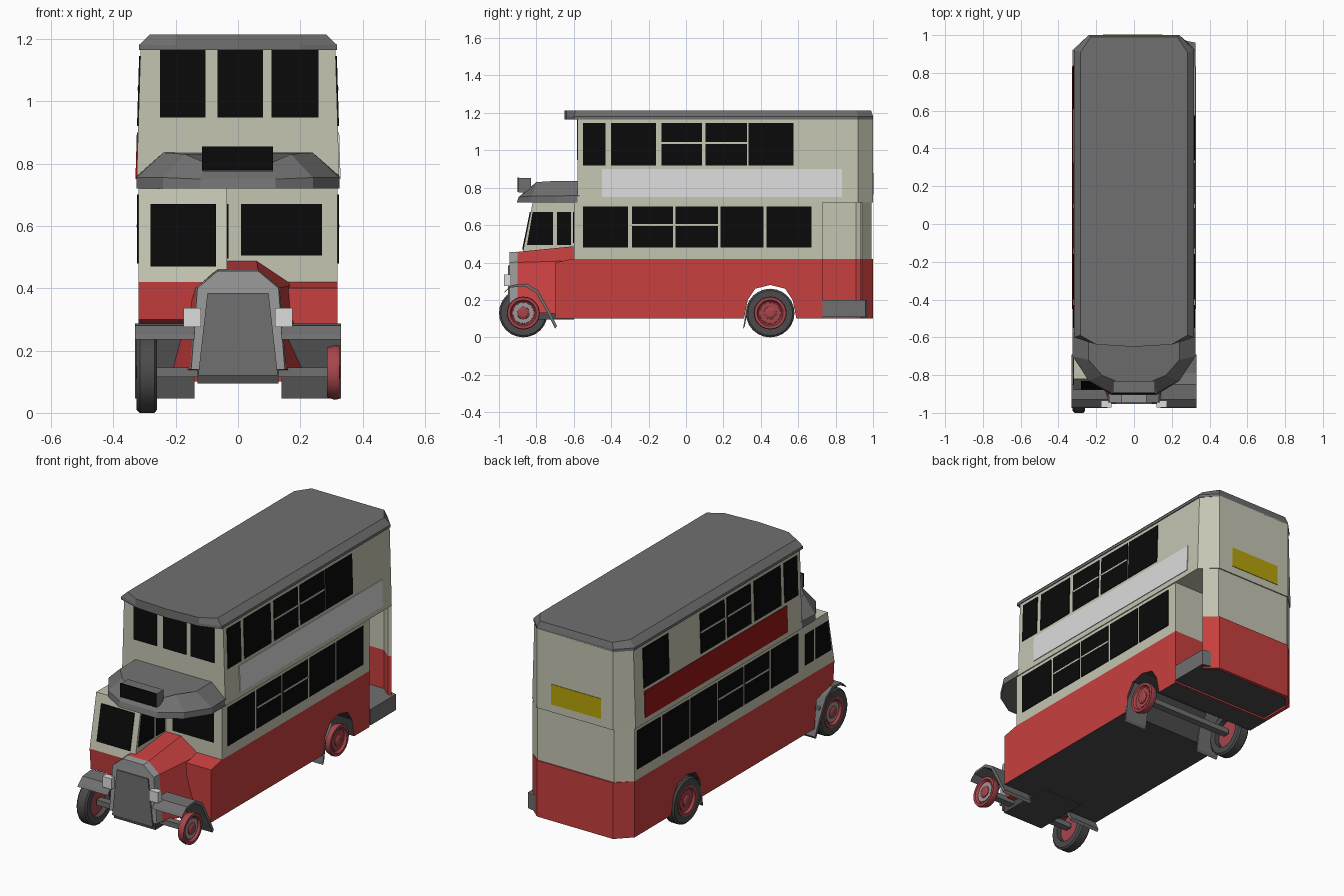
import bpy, bmesh, math

if "Cube" in bpy.data.objects:
    bpy.data.objects.remove(bpy.data.objects["Cube"])

def mat(name, r, g, b):
    m = bpy.data.materials.new(name)
    m.diffuse_color = (r, g, b, 1)
    m.use_nodes = True
    m.node_tree.nodes["Principled BSDF"].inputs["Base Color"].default_value = m.diffuse_color
    return m

RED = mat("body red", .58, .05, .05)
CREAM = mat("cream", .56, .56, .45)
GREY = mat("roof grey", .16, .16, .16)
BLACK = mat("window black", .003, .003, .003)
DARK = mat("tyre dark grey", .07, .07, .07)
WHITE = mat("white", .72, .72, .72)
SILVER = mat("light grey", .33, .33, .33)
YELLOW = mat("yellow", .48, .37, .003)
MAROON = mat("banner dark red", .32, .008, .008)
HUB = mat("wheel red", .38, .06, .07)

def loft(name, rings, m, closed=False, rule=None, smooth=False):
    """Skin equal-length rings; cap the ends unless the loft is closed."""
    bm = bmesh.new()
    vs = [[bm.verts.new(p) for p in r] for r in rings]
    n = len(vs[0])
    for i in range(len(vs) if closed else len(vs) - 1):
        a, b = vs[i], vs[(i + 1) % len(vs)]
        for j in range(n):
            bm.faces.new((a[j], a[(j + 1) % n], b[(j + 1) % n], b[j]))
    if not closed:
        bm.faces.new(vs[0][::-1])
        bm.faces.new(vs[-1])
    bmesh.ops.recalc_face_normals(bm, faces=bm.faces[:])
    bm.normal_update()
    if rule:
        for f in bm.faces:
            f.material_index = rule(f)
    me = bpy.data.meshes.new(name)
    bm.to_mesh(me)
    bm.free()
    for k in (m if isinstance(m, (list, tuple)) else [m]):
        me.materials.append(k)
    ob = bpy.data.objects.new(name, me)
    bpy.context.collection.objects.link(ob)
    if smooth:
        bpy.ops.object.select_all(action='DESELECT')
        ob.select_set(True)
        bpy.context.view_layer.objects.active = ob
        bpy.ops.object.shade_smooth_by_angle(angle=math.radians(35))
    return ob

def rect(x0, x1, y0, y1, z):
    return [(x0, y0, z), (x1, y0, z), (x1, y1, z), (x0, y1, z)]

def box(name, x0, x1, y0, y1, z0, z1, m):
    return loft(name, [rect(x0, x1, y0, y1, z0), rect(x0, x1, y0, y1, z1)], m)

def side_prism(name, prof, x0, x1, m, rule=None):
    return loft(name, [[(x, y, z) for y, z in prof] for x in (x0, x1)], m, rule=rule)

def plan_prism(name, plan, z0, z1, m):
    return loft(name, [[(x, y, z) for x, y in plan] for z in (z0, z1)], m)

def wall_x(z):
    """Half width of the body at a height; the upper deck leans inward."""
    return .32 if z < .72 else .326 - (z - .72) * .03

def side_plate(name, s, y0, y1, z0, z1, m, out=.004):
    loft(name, [rect(s * (wall_x(z) - .004), s * (wall_x(z) + out), y0, y1, z)
                for z in (z0, z1)], m)

# Lower deck: red skirt with rear wheel arches, cream saloon above
skirt = [(-.7, .1), (-.7, .4), (-.6, .42), (.73, .42), (.73, .1), (.59, .1), (.57, .2),
         (.53, .26), (.45, .28), (.37, .26), (.33, .2), (.31, .1)]
side_prism("lower_body", skirt, -.32, .32, [RED, DARK],
           rule=lambda f: 1 if f.normal.z < -.1 else 0)
box("lower_saloon", -.32, .32, -.6, .73, .42, .72, CREAM)

# Rear platform enclosure, open on the right
shell = [(-.32, .73), (-.32, .92), (-.24, 1), (.24, 1), (.31, .94), (.295, .93),
         (.235, .98), (-.235, .98), (-.3, .91), (-.3, .73)]
plan_prism("rear_skirt", shell, .1, .42, RED)
plan_prism("rear_wall", [(x, min(y, .993)) for x, y in shell], .42, .72, CREAM)
platform = [(-.3, .73), (.325, .73), (.325, .96), (.23, .98), (-.23, .98), (-.3, .91)]
loft("platform", [[(x, y, z) for x, y in platform] for z in (.11, .2)], [GREY, DARK],
     rule=lambda f: 1 if f.normal.z < -.5 else 0)

# Upper deck
def deck(z, w):
    return [(w, -.58, z), (w, .92, z), (.24, 1, z), (-.24, 1, z), (-w, .92, z), (-w, -.58, z)]
loft("upper_deck", [deck(z, wall_x(z)) for z in (.72, 1.17)], CREAM)

# Roof with curved front lip
def roof_ring(z, d):
    half = [(.318 - d, -.6 + d * .3), (.318 - d, .92 - d * .3), (.24 - d * .3, 1 - d * .3)]
    lip = [(-.2, -.638), (0, -.65), (.2, -.638)]
    pts = half + [(-x, y) for x, y in half[::-1]] + lip
    return [(x, y, z) for x, y in pts]
loft("roof", [roof_ring(1.165, 0), roof_ring(1.18, 0), roof_ring(1.214, .035)], GREY)

# Side windows, with sliding bars on some
low = [(-.55, -.31), (-.29, -.07), (-.055, .17), (.185, .415), (.43, .67)]
up = [(-.55, -.43), (-.4, -.16), (-.13, .085), (.105, .325)]
for s, lows, ups in ((1, low, up + [(.335, .575)]),
                     (-1, low + [(.69, .9)], up + [(.61, .84)])):
    tag = "right" if s > 0 else "left"
    for wins, z0, z1, zb, bars in ((lows, .48, .7, .6, (1, 2)), (ups, .92, 1.145, 1.04, (2, 3))):
        for i, (a, b) in enumerate(wins):
            side_plate(tag + "_window", s, a, b, z0, z1, BLACK)
            if i in bars:
                side_plate(tag + "_window_bar", s, a, b, zb - .005, zb + .005, CREAM, .0055)
side_plate("right_banner", 1, -.45, .835, .75, .9, WHITE)
side_plate("left_banner", -1, -.45, .835, .75, .9, MAROON)
box("rear_plate", -.165, .15, .995, 1.003, .765, .88, YELLOW)

# Upper front windows and front bulkhead window
for a, b in ((-.25, -.105), (-.065, .08), (.108, .258)):
    box("upper_front_window", a, b, -.584, -.57, .948, 1.165, BLACK)
box("bulkhead_window", .01, .27, -.604, -.59, .505, .67, BLACK)

# Driver cab
def cab_y(z):
    return -.875 + (z - .45) / .27 * .055
side_prism("cab", [(-.88, .42), (cab_y(.72), .72), (-.59, .72), (-.59, .42)], -.32, -.035, CREAM)
side_prism("cab_skirt", [(-.88, .42), (-.6, .42), (-.6, .1), (-.7, .1), (-.72, .26), (-.87, .3)],
           -.32, -.1, RED)
loft("cab_windscreen", [rect(-.28, -.07, cab_y(z) - .005, cab_y(z) + .01, z)
                        for z in (.47, .67)], BLACK)
for x in (-.32, -.035):
    loft("cab_front_side_window", [rect(x - .004, x + .004, y, -.71, z)
                                   for y, z in ((-.85, .495), (-.82, .67))], BLACK)
    box("cab_rear_side_window", x - .004, x + .004, -.69, -.615, .495, .67, BLACK)

# Canopy over cab and bonnet
def mirror_ring(half):
    return half + [(-x, y, z) for x, y, z in half[::-1]]
loft("canopy", [
    mirror_ring([(.325, -.57, .72), (.325, -.7, .72), (.24, -.83, .72), (.12, -.905, .72)]),
    mirror_ring([(.325, -.57, .76), (.325, -.7, .755), (.24, -.83, .755), (.12, -.895, .75)]),
    mirror_ring([(.24, -.57, .835), (.24, -.72, .835), (.17, -.8, .83), (.1, -.83, .8)])], GREY)
box("sign_box", -.112, .112, -.895, -.83, .775, .852, GREY)
box("sign_face", -.115, .112, -.9, -.893, .778, .855, BLACK)

# Bonnet and radiator
def arch(y, pts):
    return [(x, y, z) for x, z in pts] + [(-x, y, z) for x, z in pts[::-1]]
front = [(.15, .14), (.13, .4), (.065, .455)]
loft("bonnet", [arch(-.92, front), arch(-.6, [(.26, .12), (.175, .41), (.06, .487)])], RED)
loft("radiator_shell", [arch(-.945, front), arch(-.9, [(x * 1.03, z + .003) for x, z in front])],
     SILVER)
grille = [(.128, .12), (.098, .385)]
loft("radiator_grille", [arch(-.952, grille), arch(-.94, grille)], GREY)
box("chassis", -.13, .13, -.93, -.6, .095, .15, DARK)
box("front_axle", -.27, .31, -.89, -.85, .115, .145, GREY)
box("rear_axle", -.27, .31, .43, .47, .115, .145, GREY)

# Mudguards and headlamps
def mudguard(name, path, x0, x1):
    loft(name, [[(x0, y, z), (x1, y, z), (x1, y - .01, z - .014), (x0, y - .01, z - .014)]
                for y, z in path], GREY)
guard = [(-.965, .25), (-.93, .28), (-.85, .287), (-.79, .25), (-.74, .16), (-.69, .06)]
for s in (-1, 1):
    mudguard("front_mudguard", guard, s * .14, s * .33)
    mudguard("rear_mudguard", [(.315, .06), (.335, .18), (.39, .25)], s * .18, s * .322)
    x = s * .147
    box("headlamp", x - .028, x + .028, -.972, -.935, .275, .336, WHITE)

# Wheels: hubs on both sides, tyres on the left
def circle(x, y, r, n=24):
    return [(x, y + r * math.cos(k * math.tau / n), .13 + r * math.sin(k * math.tau / n))
            for k in range(n)]

for y, label, ring in ((-.87, "front", SILVER), (.45, "rear", HUB)):
    for s in (-1, 1):
        loft(label + "_hub", [circle(s * x, y, r) for x, r in
             ((.285, .08), (.31, .088), (.325, .085), (.325, .07), (.312, .062))],
             HUB, smooth=True)
        loft(label + "_hub_ring", [circle(s * x, y, r) for x, r in
             ((.3, .058), (.316, .055))], ring)
        loft(label + "_hub_cap", [circle(s * x, y, r, 12) for x, r in
             ((.3, .036), (.32, .034), (.327, .02))], HUB)
    loft(label + "_tyre", [circle(x, y, r) for x, r in
         ((-.26, .085), (-.26, .12), (-.268, .13), (-.315, .13), (-.325, .12), (-.322, .085))],
         DARK, closed=True, smooth=True)
